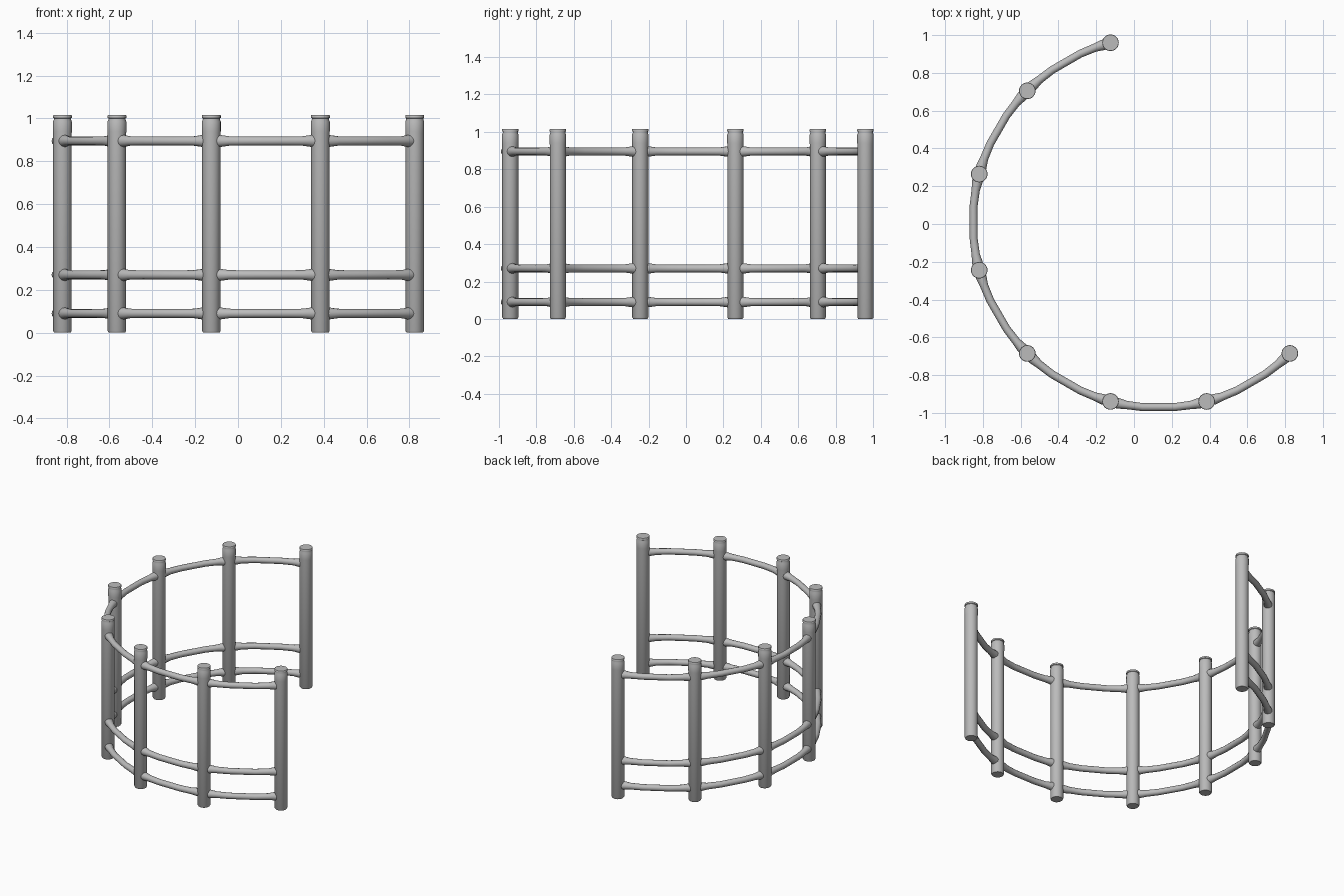
import bpy
import bmesh
from math import sin, cos, pi, radians
from mathutils import Vector

cube = bpy.data.objects.get("Cube")
if cube:
    bpy.data.objects.remove(cube, do_unlink=True)

CENTER = Vector((0.13, 0.01, 0))
RING_RADIUS = 0.983
FIRST, LAST, STEP = 105, 315, 30      # post angles in degrees
RAIL_HEIGHTS = {"bottom_rail": 0.09, "lower_rail": 0.27, "top_rail": 0.895}

metal = bpy.data.materials.new("grey metal")
metal.use_nodes = True
GREY = (0.5, 0.5, 0.5, 1)
metal.diffuse_color = GREY
metal.node_tree.nodes["Principled BSDF"].inputs["Base Color"].default_value = GREY


def skin_rings(name, rings):
    """Join matching rings of points into a closed tube with end caps."""
    bm = bmesh.new()
    loops = [[bm.verts.new(p) for p in ring] for ring in rings]
    n = len(loops[0])
    for a, b in zip(loops, loops[1:]):
        for i in range(n):
            j = (i + 1) % n
            bm.faces.new((a[i], a[j], b[j], b[i]))
    bm.faces.new(loops[0][::-1])
    bm.faces.new(loops[-1])
    bmesh.ops.recalc_face_normals(bm, faces=bm.faces)
    mesh = bpy.data.meshes.new(name)
    bm.to_mesh(mesh)
    bm.free()
    mesh.materials.append(metal)
    obj = bpy.data.objects.new(name, mesh)
    bpy.context.collection.objects.link(obj)
    bpy.ops.object.select_all(action="DESELECT")
    obj.select_set(True)
    bpy.context.view_layer.objects.active = obj
    bpy.ops.object.shade_smooth_by_angle(angle=radians(35))
    return obj


def circle(radius, sides):
    return [(radius * cos(2 * pi * i / sides), radius * sin(2 * pi * i / sides))
            for i in range(sides)]


# Posts: tube with a chamfered foot, a slim groove and a flat cap
POST_PROFILE = [(0.038, 0), (0.043, 0.008), (0.043, 0.93), (0.044, 0.94),
                (0.044, 0.985), (0.04, 0.995), (0.04, 1.001),
                (0.044, 1.003), (0.044, 1.013), (0.042, 1.016)]


def add_post(number, angle):
    a = radians(angle)
    base = CENTER + RING_RADIUS * Vector((cos(a), sin(a), 0))
    rings = [[base + Vector((x, y, z)) for x, y in circle(r, 24)]
             for r, z in POST_PROFILE]
    skin_rings(f"post_{number}", rings)


# Rails: curved tubes that flare into a weld at every post
def rail_stations():
    for post in range(FIRST, LAST + 1, STEP):
        for offset, radius in ((-10, 0.021), (-5, 0.022), (-2.5, 0.028),
                               (0, 0.028), (2.5, 0.028), (5, 0.022), (10, 0.021)):
            if FIRST <= post + offset <= LAST:
                yield radians(post + offset), radius


def add_rail(name, height):
    rings = []
    for a, radius in rail_stations():
        outward = Vector((cos(a), sin(a), 0))
        middle = CENTER + RING_RADIUS * outward + Vector((0, 0, height))
        rings.append([middle + outward * u + Vector((0, 0, v))
                      for u, v in circle(radius, 12)])
    skin_rings(name, rings)


for number, angle in enumerate(range(FIRST, LAST + 1, STEP), 1):
    add_post(number, angle)
for name, height in RAIL_HEIGHTS.items():
    add_rail(name, height)
